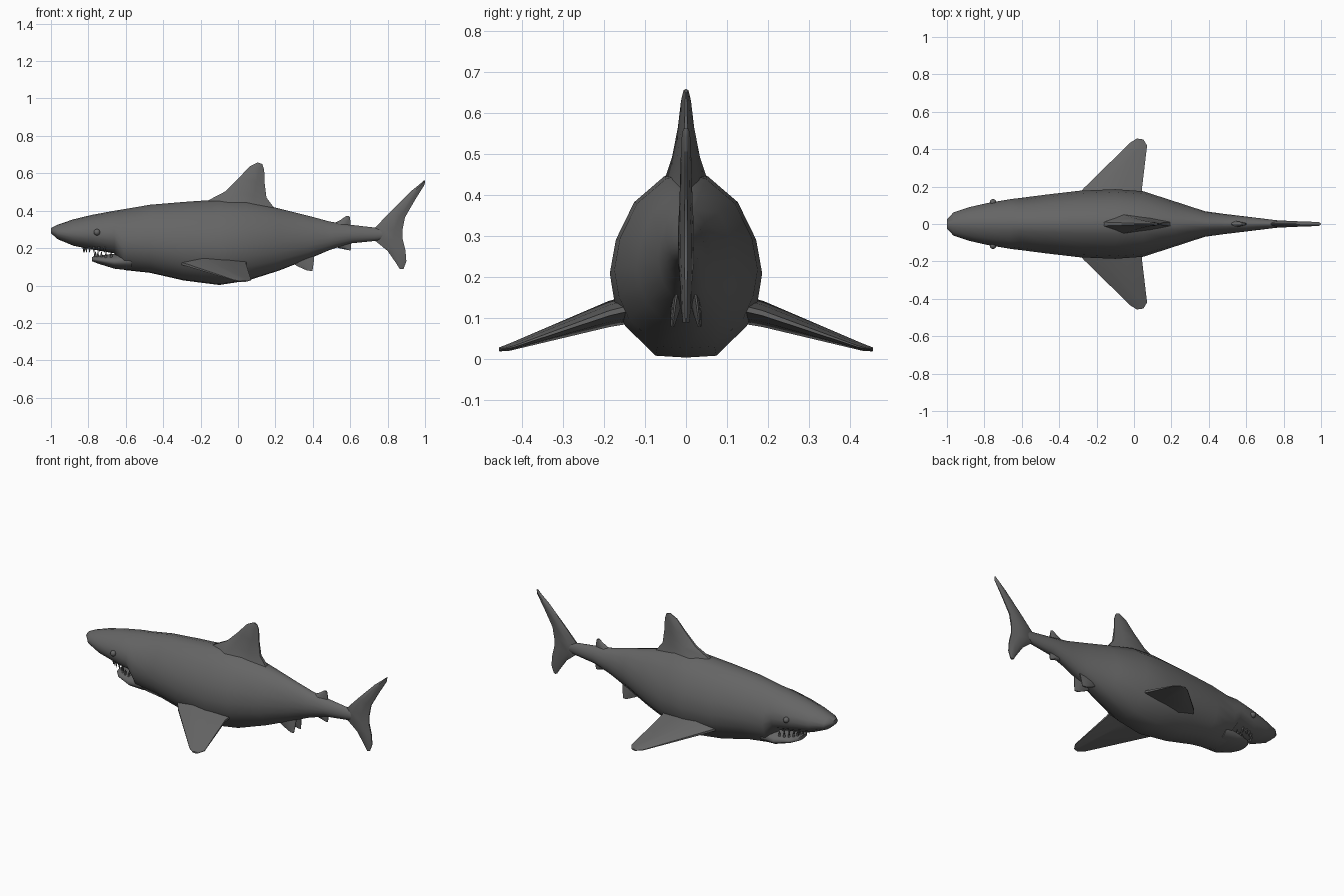
import bpy
import bmesh
import math
from mathutils import Matrix, Vector

old = bpy.data.objects.get("Cube")
if old:
    bpy.data.objects.remove(old, do_unlink=True)

grey = bpy.data.materials.new("shark grey")
grey.use_nodes = True
colour = (0.13, 0.13, 0.13, 1)
grey.diffuse_color = colour
grey.node_tree.nodes["Principled BSDF"].inputs["Base Color"].default_value = colour


def finish(bm, name, angle=50):
    bmesh.ops.recalc_face_normals(bm, faces=bm.faces)
    mesh = bpy.data.meshes.new(name)
    bm.to_mesh(mesh)
    bm.free()
    mesh.materials.append(grey)
    obj = bpy.data.objects.new(name, mesh)
    bpy.context.collection.objects.link(obj)
    bpy.ops.object.select_all(action="DESELECT")
    obj.select_set(True)
    bpy.context.view_layer.objects.active = obj
    bpy.ops.object.shade_smooth_by_angle(angle=math.radians(angle))
    return obj


def loft(rings, name, angle=50):
    bm = bmesh.new()
    loops = [[bm.verts.new(p) for p in ring] for ring in rings]
    n = len(loops[0])
    for a, b in zip(loops, loops[1:]):
        for i in range(n):
            j = (i + 1) % n
            bm.faces.new((a[i], a[j], b[j], b[i]))
    bm.faces.new(loops[0])
    bm.faces.new(loops[-1])
    return finish(bm, name, angle)


# Half cross-section: width fraction, height fraction
HALF = [(0, 0), (.4, .01), (.8, .17), (.94, .3), (1, .45),
        (.92, .63), (.68, .83), (.28, .97), (0, 1)]
SECTION = HALF + [(-w, h) for w, h in HALF[-2:0:-1]]


def trunk(stations, name):
    # Each station is x, bottom, top, half width
    loft([[(x, w * u, lo + (hi - lo) * v) for u, v in SECTION]
          for x, lo, hi, w in stations], name, 60)


def fin(sections, name, thick_axis):
    # Lens-shaped sections: leading edge, trailing edge, half thickness
    axis = Vector(thick_axis)
    rings = []
    for lead, trail, t in sections:
        a, b = Vector(lead), Vector(trail)
        shape = [(0, .2), (.3, 1), (.7, .65), (1, .2), (1, -.2), (.7, -.65), (.3, -1), (0, -.2)]
        rings.append([a.lerp(b, s) + axis * t * k for s, k in shape])
    loft(rings, name)


def upright_fin(sections, name):
    fin([((a, 0, b), (c, 0, d), t) for a, b, c, d, t in sections], name, (0, 1, 0))


# Body with snout and upper jaw
trunk([
    (-1, .28, .308, .025), (-.965, .248, .325, .062), (-.88, .213, .354, .09),
    (-.78, .193, .378, .113), (-.66, .172, .4, .133), (-.61, .083, .408, .139),
    (-.47, .068, .432, .157), (-.29, .027, .447, .178), (-.1, .003, .46, .186),
    (.05, .026, .452, .175), (.22, .08, .412, .12), (.38, .143, .372, .068),
    (.49, .19, .342, .053), (.6, .225, .325, .04), (.73, .238, .31, .024),
    (.82, .25, .3, .014)], "body")

# Lower jaw
trunk([(-.78, .13, .153, .045), (-.745, .116, .161, .083),
       (-.66, .09, .17, .11), (-.57, .08, .2, .11)], "lower_jaw")


def teeth(name, count, centre, reach, spread, z, down):
    bm = bmesh.new()
    for i in range(count):
        a = math.radians(-80 + 160 * i / (count - 1))
        place = Matrix.Translation((centre - reach * math.cos(a), spread * math.sin(a), z))
        if down:
            place = place @ Matrix.Rotation(math.pi, 4, "X")
        bmesh.ops.create_cone(bm, cap_ends=True, segments=5, radius1=.009,
                              radius2=.001, depth=.034, matrix=place)
    finish(bm, name, 30)


teeth("upper_teeth", 13, -.69, .135, .08, .193, True)
teeth("lower_teeth", 11, -.66, .105, .075, .165, False)

# Fins along the centre line
upright_fin([
    (-.2, .4, .24, .36, .07), (-.16, .455, .19, .42, .05), (-.07, .502, .152, .47, .034),
    (0, .57, .142, .55, .02), (.06, .635, .14, .62, .012), (.105, .658, .13, .65, .006)],
    "dorsal_fin")
upright_fin([
    (.49, .32, .6, .3, .02), (.55, .352, .602, .34, .012), (.58, .373, .597, .37, .006)],
    "rear_dorsal_fin")
upright_fin([
    (.49, .22, .6, .25, .02), (.54, .2, .605, .21, .012), (.585, .19, .602, .187, .006)],
    "anal_fin")
upright_fin([
    (.865, .088, .885, .088, .008), (.845, .12, .9, .13, .012), (.8, .185, .895, .19, .015),
    (.73, .242, .88, .25, .02), (.73, .306, .88, .3, .02), (.81, .39, .893, .365, .016),
    (.92, .5, .948, .46, .013), (.985, .553, .998, .54, .01), (.994, .562, 1, .562, .006)],
    "tail_fin")

# Paired parts
for side, label in ((1, "left"), (-1, "right")):
    fin([((a, side * b, c), (d, side * e, f), t) for a, b, c, d, e, f, t in (
        (-.33, .11, .125, .05, .11, .13, .036), (-.27, .19, .108, .042, .185, .112, .032),
        (-.02, .435, .028, .07, .42, .03, .009), (.015, .457, .023, .05, .452, .023, .005))],
        label + "_pectoral_fin", (0, 0, 1))
    fin([((a, side * b, c), (d, side * b, f), t) for a, b, c, d, f, t in (
        (.26, .02, .14, .41, .18, .014), (.32, .028, .102, .405, .125, .01),
        (.37, .033, .08, .398, .078, .005))],
        label + "_pelvic_fin", (0, 1, 0))
    bm = bmesh.new()
    bmesh.ops.create_uvsphere(bm, u_segments=12, v_segments=8, radius=.017,
                              matrix=Matrix.Translation((-.754, side * .117, .285)))
    finish(bm, label + "_eye")
